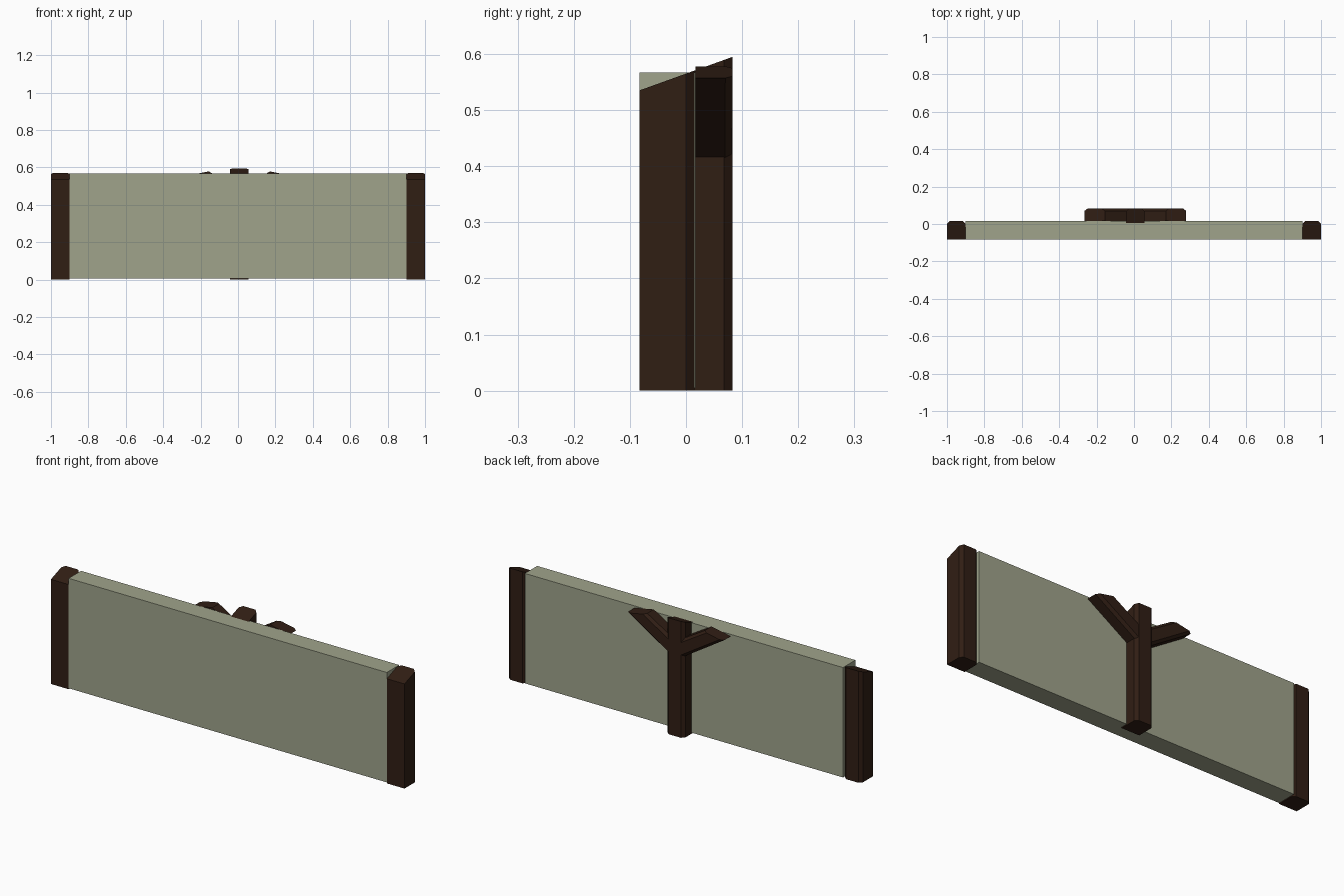
import bpy, bmesh

if "Cube" in bpy.data.objects:
    bpy.data.objects.remove(bpy.data.objects["Cube"])


def material(name, rgb):
    m = bpy.data.materials.new(name)
    m.diffuse_color = (*rgb, 1)
    m.use_nodes = True
    m.node_tree.nodes["Principled BSDF"].inputs["Base Color"].default_value = m.diffuse_color
    return m


wood = material("dark_wood", (0.03, 0.013, 0.007))
plaster = material("plaster", (0.35, 0.37, 0.26))


def loft(name, bottom, top, mat):
    """Closed solid between two matching rings of points."""
    n = len(bottom)
    bm = bmesh.new()
    a = [bm.verts.new(p) for p in bottom]
    b = [bm.verts.new(p) for p in top]
    bm.faces.new(a[::-1])
    bm.faces.new(b)
    for i in range(n):
        j = (i + 1) % n
        bm.faces.new((a[i], a[j], b[j], b[i]))
    bmesh.ops.recalc_face_normals(bm, faces=bm.faces)
    me = bpy.data.meshes.new(name)
    bm.to_mesh(me)
    bm.free()
    me.materials.append(mat)
    ob = bpy.data.objects.new(name, me)
    bpy.context.collection.objects.link(ob)
    return ob


def post(name, cx, y0, y1, c=0.015):
    """Upright beam with chamfered back corners and a slanted top."""
    h = 0.05
    ring = [(cx - h, y0), (cx + h, y0), (cx + h, y1 - c),
            (cx + h - c, y1), (cx - h + c, y1), (cx - h, y1 - c)]
    loft(name, [(x, y, 0) for x, y in ring],
         [(x, y, 0.565 + 0.36 * y) for x, y in ring], wood)


def brace(name, side, cx=0.007):
    """Slanted branch with chamfered back edges, starting inside the post."""
    def section(lo, hi, tip):
        # lo / hi: lower and upper (x, z) corners of one end
        ring = []
        for y, t in ((0.017, 0), (0.07, 0), (0.083, 0.16),
                     (0.083, 0.84), (0.07, 1), (0.017, 1)):
            x = lo[0] + (hi[0] - lo[0]) * t
            z = lo[1] + (hi[1] - lo[1]) * t
            ring.append((cx + side * x, y - 0.001 * (1 - tip), z))
        return ring
    loft(name, section((0.0, 0.385), (0.0, 0.48), 0),
         section((0.272, 0.557), (0.163, 0.578), 1), wood)


# Wall panel
rect = [(-0.9, -0.083), (0.9, -0.083), (0.9, 0.017), (-0.9, 0.017)]
loft("wall_panel", [(x, y, 0.005) for x, y in rect],
     [(x, y, 0.567) for x, y in rect], plaster)

# End posts and middle post behind the panel
for label, cx in (("left", -0.95), ("right", 0.95)):
    post(label + "_end_post", cx, -0.083, 0.015)
post("middle_post", 0.006, -0.017, 0.083)

# Braces branching from the middle post
for label, side in (("left", -1), ("right", 1)):
    brace(label + "_brace", side)
